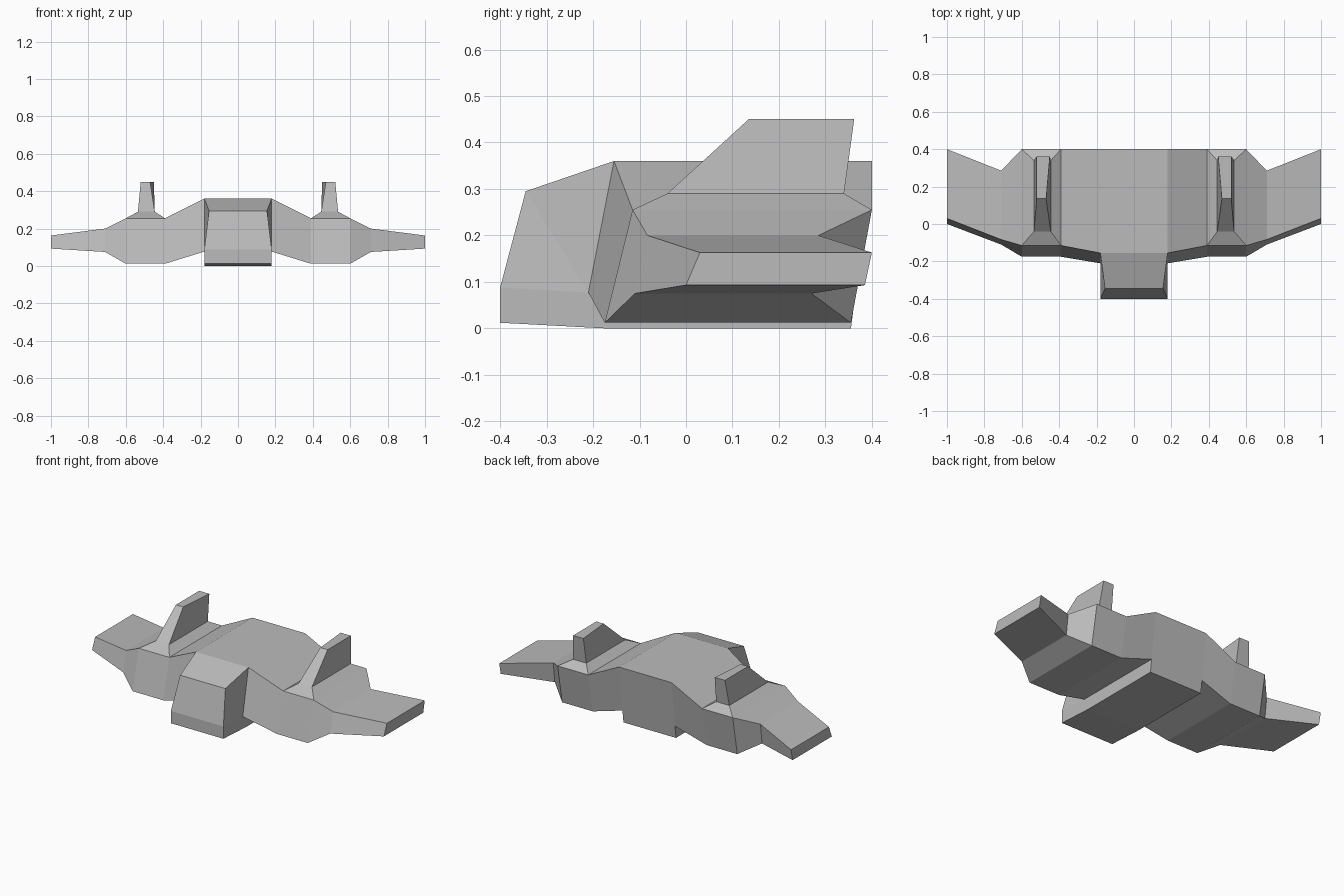
import bpy, bmesh

cube = bpy.data.objects.get("Cube")
if cube:
    bpy.data.objects.remove(cube, do_unlink=True)

# Single hull colour
hull = bpy.data.materials.new("hull_grey")
hull.use_nodes = True
GREY = (0.5, 0.5, 0.5, 1)
hull.diffuse_color = GREY
hull.node_tree.nodes["Principled BSDF"].inputs["Base Color"].default_value = GREY


def make_object(name, bm, mirror=False):
    """Turn a bmesh into a flat shaded object, optionally mirrored across x."""
    bmesh.ops.recalc_face_normals(bm, faces=bm.faces)
    mesh = bpy.data.meshes.new(name)
    bm.to_mesh(mesh)
    bm.free()
    mesh.materials.append(hull)
    obj = bpy.data.objects.new(name, mesh)
    bpy.context.collection.objects.link(obj)
    if mirror:
        mod = obj.modifiers.new("Mirror", 'MIRROR')
        mod.use_axis = (True, False, False)
        mod.use_mirror_merge = False
    return obj


def loft(name, rings, cap_start=True, mirror=True):
    """Skin a series of equal length rings and cap the ends."""
    bm = bmesh.new()
    loops = [[bm.verts.new(p) for p in ring] for ring in rings]
    for a, b in zip(loops, loops[1:]):
        for i in range(len(a)):
            j = (i + 1) % len(a)
            bm.faces.new((a[i], a[j], b[j], b[i]))
    if cap_start:
        bm.faces.new(loops[0])
    bm.faces.new(loops[-1])
    return make_object(name, bm, mirror)


def plate(x0, x1, y0, y1, z):
    return [(x0, y0, z), (x1, y0, z), (x1, y1, z), (x0, y1, z)]


# Wings: x, top z, bottom z, then y of front top, front bottom, rear top, rear bottom
stations = [
    (0.18, 0.36, 0.077, -0.155, -0.21, 0.40, 0.365),
    (0.39, 0.255, 0.012, -0.115, -0.175, 0.40, 0.355),
    (0.60, 0.255, 0.012, -0.115, -0.175, 0.40, 0.355),
    (0.71, 0.20, 0.075, -0.083, -0.11, 0.285, 0.27),
    (1.00, 0.163, 0.093, 0.03, 0.0, 0.40, 0.385),
]
loft("wings", [
    [(x, ft, zt), (x, rt, zt), (x, rb, zb), (x, fb, zb)]
    for x, zt, zb, ft, fb, rt, rb in stations], cap_start=False)

# Central body: half width, y, z round the side profile, plus the seam point
profile = [
    (0.18, -0.40, 0.012), (0.18, -0.40, 0.088), (0.155, -0.345, 0.295),
    (0.18, -0.155, 0.36), (0.18, 0.40, 0.36), (0.18, 0.365, 0.077),
    (0.18, 0.355, 0.0), (0.18, -0.175, 0.0),
]
seam = (0.18, -0.21, 0.077)
bm = bmesh.new()
sides = [[bm.verts.new((s * x, y, z)) for x, y, z in profile + [seam]]
         for s in (-1, 1)]
n = len(profile)
for i in range(n):
    j = (i + 1) % n
    bm.faces.new((sides[0][i], sides[0][j], sides[1][j], sides[1][i]))
for v in sides:
    for idx in ((1, 2, 8), (2, 3, 8), (0, 1, 8, 7), (3, 4, 5, 8), (5, 6, 7, 8)):
        bm.faces.new([v[k] for k in idx])
make_object("central_body", bm)

# Flared fin bases on the engine blocks
base_top = plate(0.445, 0.535, -0.04, 0.34, 0.29)
loft("fin_bases", [plate(0.39, 0.60, -0.115, 0.40, 0.255), base_top])

# Swept fins, narrower at the leading edge
fin_top = [(0.47, 0.135, 0.45), (0.52, 0.135, 0.45),
           (0.52, 0.362, 0.45), (0.45, 0.362, 0.45)]
loft("tail_fins", [base_top, fin_top])
